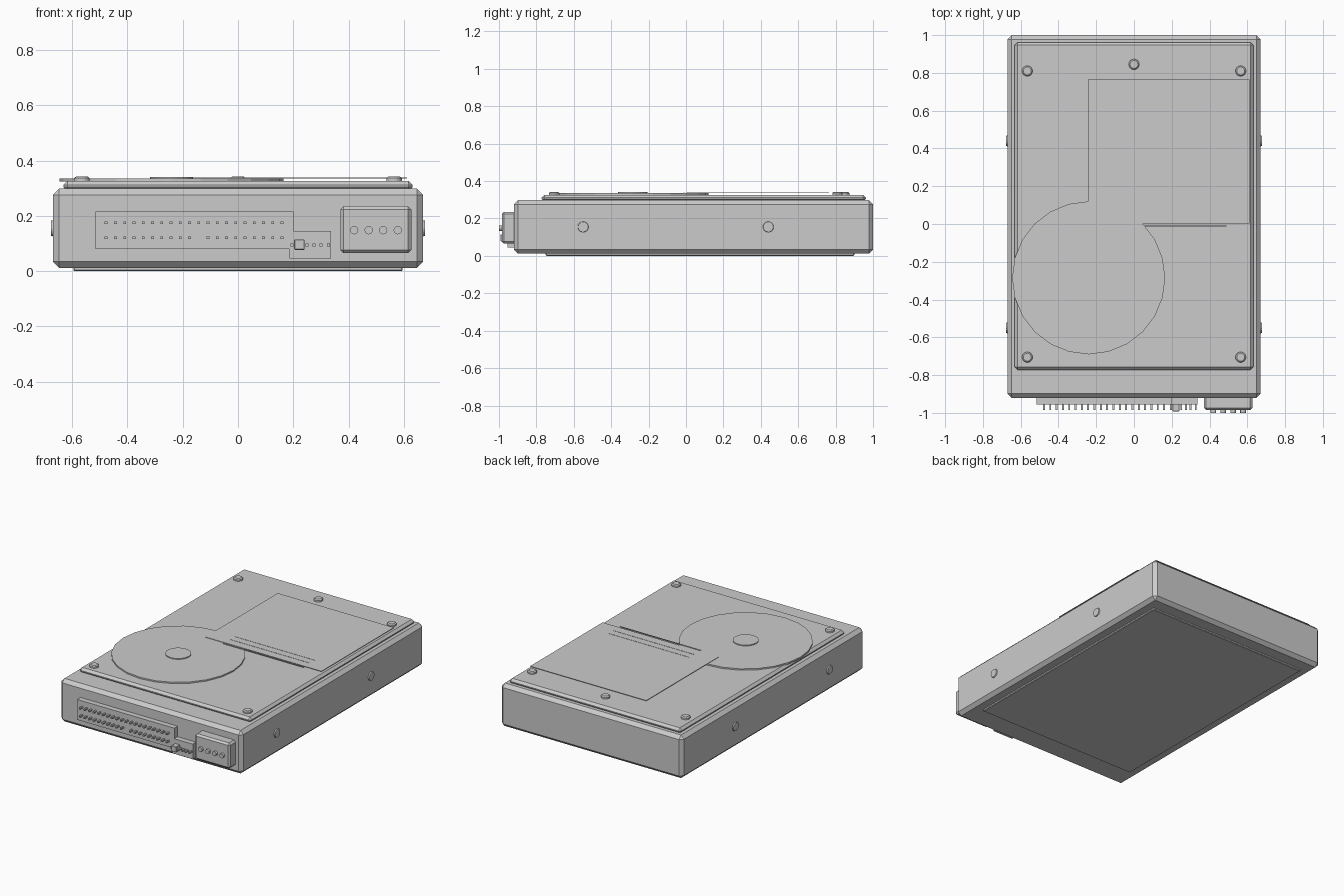
import bpy, bmesh, math
from mathutils import Matrix, Vector

if "Cube" in bpy.data.objects:
    bpy.data.objects.remove(bpy.data.objects["Cube"])


def finish(name, bm):
    bmesh.ops.recalc_face_normals(bm, faces=bm.faces[:])
    mesh = bpy.data.meshes.new(name)
    bm.to_mesh(mesh)
    bm.free()
    obj = bpy.data.objects.new(name, mesh)
    bpy.context.collection.objects.link(obj)
    return obj


def add_box(bm, lo, hi):
    lo, hi = Vector(lo), Vector(hi)
    size = hi - lo
    m = Matrix.Translation((lo + hi) / 2) @ Matrix.Diagonal((*size, 1))
    bmesh.ops.create_cube(bm, size=1, matrix=m)


def add_disc(bm, center, radius, depth, axis='Z', top=None, sides=16):
    """Closed cylinder starting at center and growing along the axis."""
    rot = {'Z': Matrix(), '-Y': Matrix.Rotation(math.pi / 2, 4, 'X'),
           'X': Matrix.Rotation(math.pi / 2, 4, 'Y'),
           '-X': Matrix.Rotation(-math.pi / 2, 4, 'Y')}[axis]
    m = Matrix.Translation(center) @ rot @ Matrix.Translation((0, 0, depth / 2))
    bmesh.ops.create_cone(bm, cap_ends=True, segments=sides, radius1=radius,
                          radius2=radius if top is None else top, depth=depth, matrix=m)


def box(name, lo, hi, bevel=0):
    bm = bmesh.new()
    add_box(bm, lo, hi)
    if bevel:
        bmesh.ops.bevel(bm, geom=bm.edges[:], offset=bevel, segments=1,
                        affect='EDGES', profile=0.5)
    return finish(name, bm)


# Casing, lid and underside board
box("casing", (-0.67, -0.92, 0.012), (0.67, 1.0, 0.298), 0.022)
box("lid", (-0.632, -0.772, 0.29), (0.632, 0.962, 0.326), 0.015)
box("bottom_board", (-0.595, -0.75, 0.0), (0.595, 0.90, 0.02), 0.004)

# Raised platter cover and its hub
bm = bmesh.new()
add_disc(bm, (-0.24, -0.285, 0.324), 0.405, 0.011, sides=24)
finish("platter_cover", bm)
bm = bmesh.new()
add_disc(bm, (-0.24, -0.285, 0.333), 0.078, 0.008, sides=24)
finish("platter_hub", bm)

# Label sheet with printed rules
box("label", (-0.243, 0.003, 0.335), (0.612, 0.765, 0.338))
bm = bmesh.new()
for y in (-0.01, 0.06, 0.11):
    add_box(bm, (-0.10, y - 0.003, 0.336), (0.49, y + 0.003, 0.3395))
finish("label_rules", bm)

# Lid screws
bm = bmesh.new()
for x, y in ((-0.565, 0.81), (0.565, 0.81), (-0.565, -0.705), (0.565, -0.705), (0, 0.845)):
    add_disc(bm, (x, y, 0.324), 0.028, 0.012)
    add_disc(bm, (x, y, 0.336), 0.028, 0.006, top=0.021)
finish("lid_screws", bm)

# Side mounting screws
bm = bmesh.new()
for side, axis in ((-1, '-X'), (1, 'X')):
    for y in (0.44, -0.55):
        add_disc(bm, (side * 0.662, y, 0.155), 0.031, 0.015, axis, top=0.027)
finish("side_screws", bm)

# Data connector and jumper block as one stepped outline
outline = [(-0.515, 0.08), (0.187, 0.08), (0.187, 0.045), (0.337, 0.045),
           (0.337, 0.145), (0.2, 0.145), (0.2, 0.215), (-0.515, 0.215)]
bm = bmesh.new()
face = bm.faces.new([bm.verts.new((x, -0.91, z)) for x, z in outline])
ext = bmesh.ops.extrude_face_region(bm, geom=[face])
bmesh.ops.translate(bm, vec=(0, -0.045, 0),
                    verts=[v for v in ext["geom"] if isinstance(v, bmesh.types.BMVert)])
finish("data_connector", bm)

# Data pins, with the key pin missing from the lower row
bm = bmesh.new()
for row, z in enumerate((0.121, 0.175)):
    for i in range(20):
        if not (row == 0 and i == 10):
            x = -0.477 + i * 0.0335
            add_box(bm, (x - 0.005, -0.985, z - 0.005), (x + 0.005, -0.95, z + 0.005))
finish("data_pins", bm)

# Jumper pins and jumper cap
bm = bmesh.new()
for x in (0.195, 0.25, 0.275, 0.30, 0.327):
    add_box(bm, (x - 0.005, -0.985, 0.09), (x + 0.005, -0.95, 0.10))
finish("jumper_pins", bm)
box("jumper_cap", (0.203, -0.992, 0.077), (0.241, -0.95, 0.115), 0.003)

# Power connector and its round contacts
box("power_connector", (0.37, -0.985, 0.065), (0.627, -0.90, 0.235), 0.012)
bm = bmesh.new()
for i in range(4):
    add_disc(bm, (0.42 + i * 0.0525, -0.98, 0.148), 0.015, 0.02, '-Y', sides=12)
finish("power_contacts", bm)
